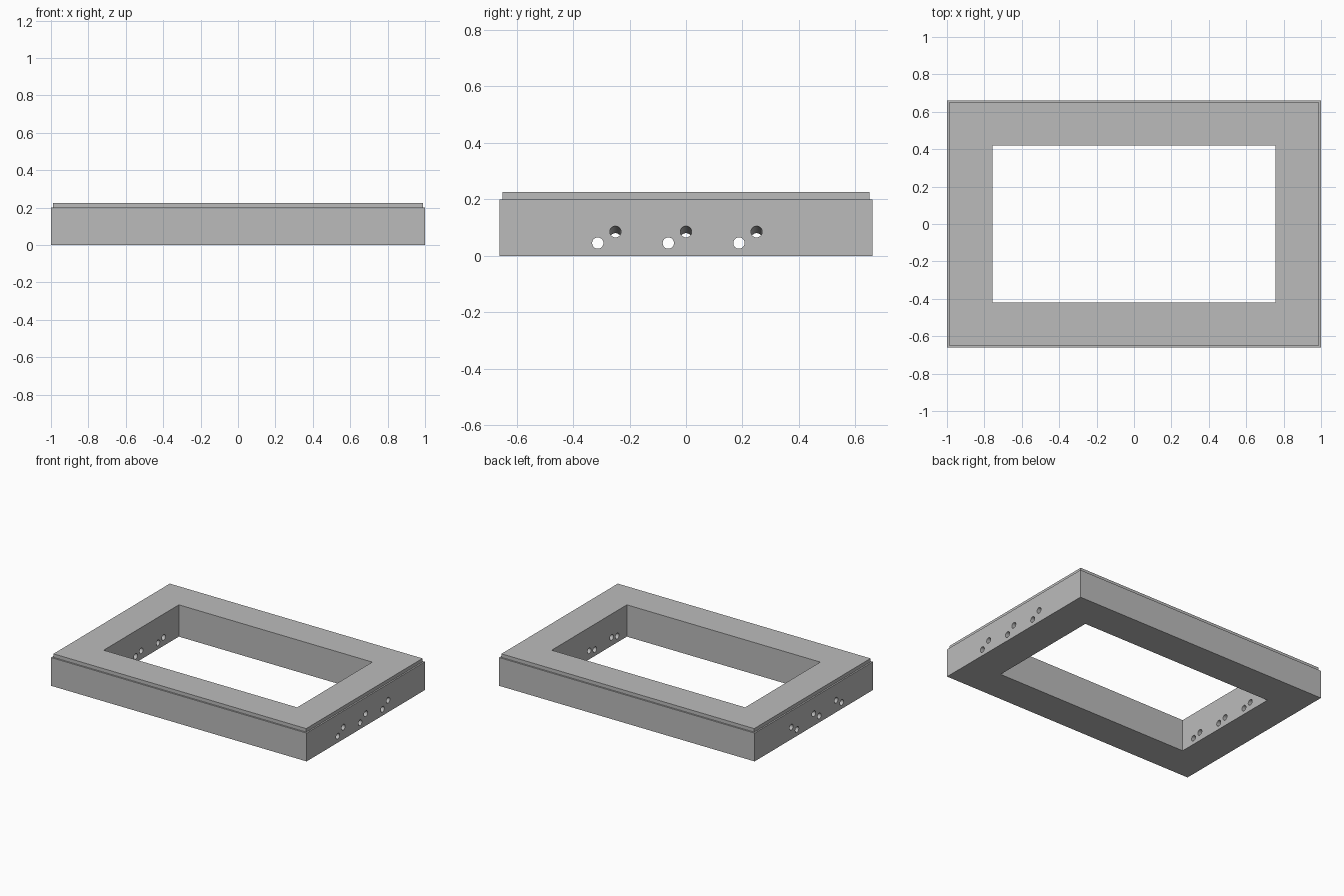
import bpy, bmesh, math
from mathutils import Vector

cube = bpy.data.objects.get("Cube")
if cube:
    bpy.data.objects.remove(cube, do_unlink=True)

# Material
GREY = (0.5, 0.5, 0.5, 1.0)
grey = bpy.data.materials.new("plain grey")
grey.use_nodes = True
grey.diffuse_color = GREY
grey.node_tree.nodes["Principled BSDF"].inputs["Base Color"].default_value = GREY


def make_object(name, bm):
    bmesh.ops.recalc_face_normals(bm, faces=bm.faces)
    mesh = bpy.data.meshes.new(name)
    bm.to_mesh(mesh)
    bm.free()
    mesh.materials.append(grey)
    obj = bpy.data.objects.new(name, mesh)
    bpy.context.collection.objects.link(obj)
    return obj


# Frame: a closed section of rectangular rings, with a stepped lip on top
HALF_X, HALF_Y = 1.0, 0.661
INNER_X, INNER_Y = 0.757, 0.42
BODY_TOP, LIP_TOP, LIP_INSET = 0.2, 0.225, 0.011
section = [
    (INNER_X, INNER_Y, 0),
    (HALF_X, HALF_Y, 0),
    (HALF_X, HALF_Y, BODY_TOP),
    (HALF_X - LIP_INSET, HALF_Y - LIP_INSET, BODY_TOP),
    (HALF_X - LIP_INSET, HALF_Y - LIP_INSET, LIP_TOP),
    (INNER_X, INNER_Y, LIP_TOP),
]
bm = bmesh.new()
rings = [[bm.verts.new((sx * x, sy * y, z))
          for sx, sy in ((-1, -1), (1, -1), (1, 1), (-1, 1))]
         for x, y, z in section]
for i, ring in enumerate(rings):
    following = rings[(i + 1) % len(rings)]
    for k in range(4):
        n = (k + 1) % 4
        bm.faces.new((ring[k], ring[n], following[n], following[k]))
frame = make_object("frame", bm)


# Holes through both end walls: a level row and a row sloping down inwards
def add_drill(bm, outer, inner, radius=0.02):
    axis = outer - inner
    centre = (outer + inner) / 2
    matrix = axis.to_track_quat('Z', 'Y').to_matrix().to_4x4()
    matrix.translation = centre
    bmesh.ops.create_cone(bm, cap_ends=True, segments=32, radius1=radius,
                          radius2=radius, depth=axis.length * 1.4, matrix=matrix)


bm = bmesh.new()
for side in (-1, 1):
    for y in (-0.25, 0, 0.25):
        for hole_y, z_out, z_in in ((y - 0.0625, 0.045, 0.045), (y, 0.085, 0.06)):
            add_drill(bm, Vector((side * HALF_X, hole_y, z_out)),
                      Vector((side * INNER_X, hole_y, z_in)))
drills = make_object("hole_cutters", bm)
drills.hide_render = True

cut = frame.modifiers.new("holes", 'BOOLEAN')
cut.operation = 'DIFFERENCE'
cut.solver = 'EXACT'
cut.object = drills

# Bake the holes, drop the cutters and keep crisp edges
bpy.ops.object.select_all(action='DESELECT')
frame.select_set(True)
bpy.context.view_layer.objects.active = frame
bpy.ops.object.modifier_apply(modifier=cut.name)
bpy.data.objects.remove(drills, do_unlink=True)
bpy.ops.object.shade_smooth_by_angle(angle=math.radians(30))
